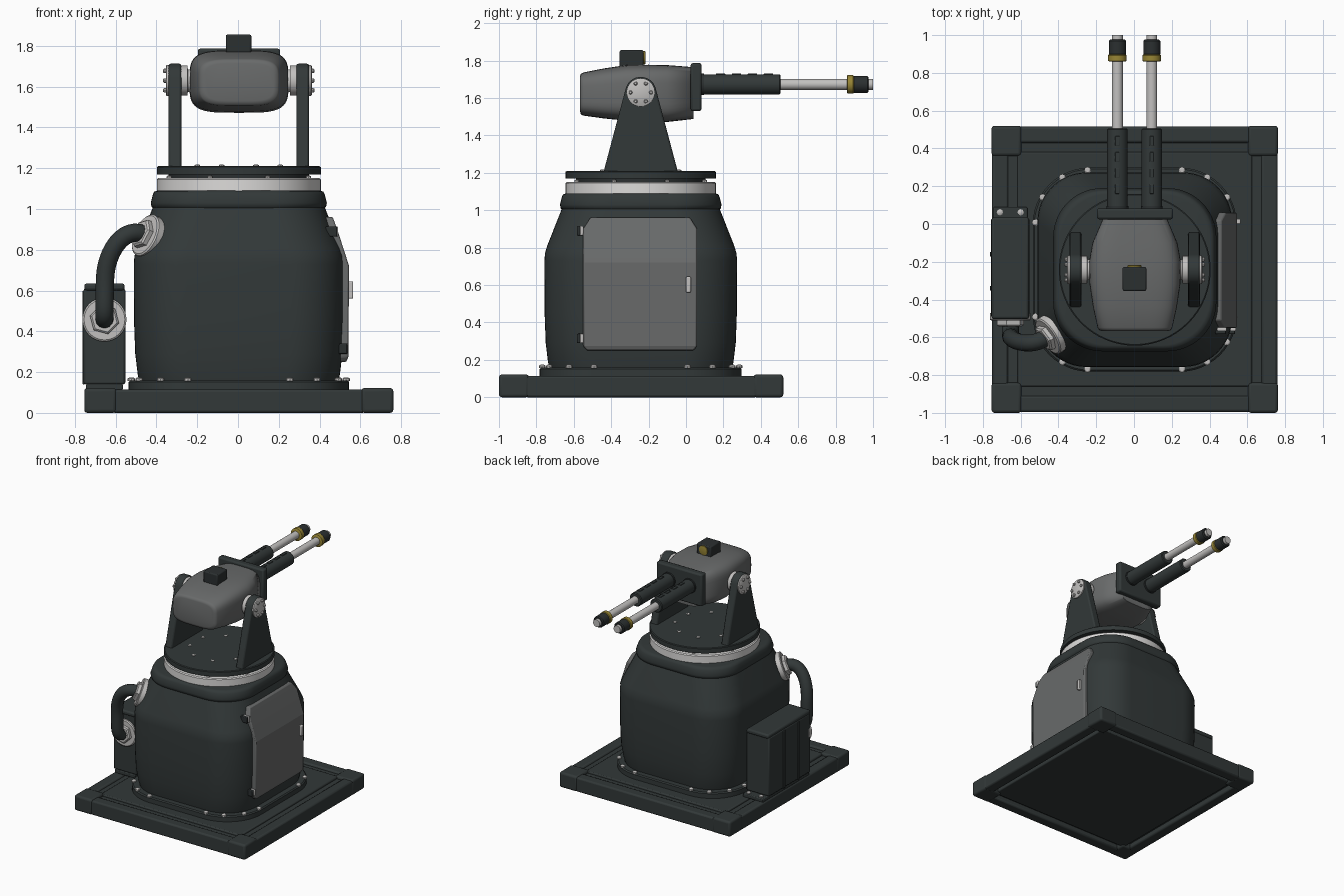
import bpy, bmesh, math
from mathutils import Vector

if "Cube" in bpy.data.objects:
    bpy.data.objects.remove(bpy.data.objects["Cube"])


def material(name, r, g, b):
    m = bpy.data.materials.new(name)
    m.diffuse_color = (r, g, b, 1)
    m.use_nodes = True
    m.node_tree.nodes["Principled BSDF"].inputs["Base Color"].default_value = m.diffuse_color
    return m


DARK = material("dark green grey", 0.032, 0.040, 0.040)
GUN = material("gunmetal", 0.024, 0.029, 0.030)
GREY = material("mid grey", 0.14, 0.145, 0.145)
STEEL = material("light steel", 0.54, 0.53, 0.52)
WHITE = material("pale ring", 0.72, 0.71, 0.70)
BRASS = material("brass yellow", 0.31, 0.235, 0.035)
CX, CY = 0.004, -0.242          # centre line of body and turntable


def finish(name, bm, mat, bevel=0.0, segs=2, angle=35):
    bmesh.ops.recalc_face_normals(bm, faces=bm.faces)
    me = bpy.data.meshes.new(name)
    bm.to_mesh(me)
    bm.free()
    me.materials.append(mat)
    ob = bpy.data.objects.new(name, me)
    bpy.context.collection.objects.link(ob)
    bpy.ops.object.select_all(action='DESELECT')
    ob.select_set(True)
    bpy.context.view_layer.objects.active = ob
    bpy.ops.object.shade_smooth_by_angle(angle=math.radians(angle))
    if bevel:
        b = ob.modifiers.new("edge", 'BEVEL')
        b.width, b.segments, b.limit_method = bevel, segs, 'ANGLE'
    return ob


def add_loft(bm, rings):
    rows = [[bm.verts.new(p) for p in ring] for ring in rings]
    n = len(rows[0])
    for a, b in zip(rows, rows[1:]):
        for i in range(n):
            j = (i + 1) % n
            bm.faces.new((a[i], a[j], b[j], b[i]))
    bm.faces.new(rows[0][::-1])
    bm.faces.new(rows[-1])


def loft(name, rings, mat, **kw):
    bm = bmesh.new()
    add_loft(bm, rings)
    return finish(name, bm, mat, **kw)


def box(name, x0, x1, y0, y1, z0, z1, mat, bevel=0.008, segs=2):
    rings = [[(x0, y0, z), (x1, y0, z), (x1, y1, z), (x0, y1, z)] for z in (z0, z1)]
    return loft(name, rings, mat, bevel=bevel, segs=segs)


def turned_rings(origin, axis, profile, n):
    """Rings of (distance, radius) along an axis."""
    o, d = Vector(origin), Vector(axis).normalized()
    u = d.orthogonal().normalized()
    v = d.cross(u)
    return [[o + d * t + (u * math.cos(k * math.tau / n) + v * math.sin(k * math.tau / n)) * r
             for k in range(n)] for t, r in profile]


def turned(name, origin, axis, profile, mat, n=32, **kw):
    return loft(name, turned_rings(origin, axis, profile, n), mat, **kw)


def bolts(name, places, axis, r=0.013, h=0.012):
    bm = bmesh.new()
    for p in places:
        add_loft(bm, turned_rings(p, axis, [(-0.004, r), (h * .6, r), (h, r * .55)], 8))
    return finish(name, bm, STEEL)


def round_square(half, rad, z, seg=12):
    pts = []
    for q, (sx, sy) in enumerate(((1, 1), (-1, 1), (-1, -1), (1, -1))):
        for k in range(seg + 1):
            a = (q + k / seg) * math.pi / 2
            pts.append((CX + sx * (half - rad) + rad * math.cos(a),
                        CY + sy * (half - rad) + rad * math.sin(a), z))
    return pts


# --- base frame: deck, rails and corner blocks
box("base_deck", CX - 0.70, CX + 0.70, -0.94, 0.46, 0.04, 0.10, DARK)
box("base_bottom_plate", CX - 0.635, CX + 0.635, -0.875, 0.395, 0.012, 0.05, DARK)
box("base_raised_plate", CX - 0.62, CX + 0.62, -0.86, 0.38, 0.09, 0.115, DARK)
for s in (-1, 1):
    box("base_side_rail", *sorted((CX + s * 0.755, CX + s * 0.67)), -0.86, 0.38, 0, 0.115, DARK, 0.012)
    yc = -0.24 + s * 0.755
    box("base_end_rail", CX - 0.62, CX + 0.62, *sorted((yc, yc - s * 0.085)), 0, 0.115, DARK, 0.012)
    for t in (-1, 1):
        yo = -0.24 + t * 0.76
        box("base_corner_block", *sorted((CX + s * 0.758, CX + s * 0.60)),
            *sorted((yo, yo - t * 0.16)), 0, 0.122, DARK, 0.016, 3)

# --- body: flange, tapering housing and collar
loft("body_flange", [round_square(0.54, 0.30, 0.11), round_square(0.54, 0.30, 0.152),
                     round_square(0.532, 0.295, 0.16)], DARK)
loft("body_housing", [round_square(h, r, z) for h, r, z in (
    (0.488, .26, .15), (0.496, .26, .19), (0.508, .26, .29), (0.514, .26, .45), (0.515, .26, .73),
    (0.512, .26, .77), (0.500, .26, .81), (0.425, .25, 1.0), (0.415, .25, 1.03))], DARK, angle=50)
loft("body_collar", [round_square(h, 0.26, z) for h, z in (
    (0.41, 0.995), (0.428, 1.01), (0.432, 1.03), (0.422, 1.07), (0.415, 1.085), (0.40, 1.09))],
    DARK, angle=50)
rim = [math.radians(a) for a in (2, 30, 60, 88)]
bolts("flange_bolts", [(CX + sx * (.24 + .287 * math.cos(a)), CY + sy * (.24 + .287 * math.sin(a)), 0.16)
                       for a in rim for sx in (-1, 1) for sy in (-1, 1)], (0, 0, 1), 0.018, 0.014)

# --- turntable
C = (CX, CY, 0)
turned("turntable_bearing_ring", C, (0, 0, 1), [(1.08, .402), (1.145, .402), (1.152, .395)], WHITE, 64)
turned("turntable_spacer", C, (0, 0, 1), [(1.15, .345), (1.18, .345)], GUN, 48)
turned("turntable_plate", C, (0, 0, 1), [(1.17, .402), (1.205, .402), (1.21, .396)], DARK, 64)


def circle(r, z, n):
    return [(CX + r * math.cos((k + .5) * math.tau / n),
             CY + r * math.sin((k + .5) * math.tau / n), z) for k in range(n)]


bolts("turntable_plate_bolts", circle(0.22, 1.21, 8), (0, 0, 1), 0.014, 0.008)
bolts("bearing_ring_bolts", circle(0.37, 1.152, 8), (0, 0, 1))

# --- yoke arms with bolted pivots
PZ = 1.63
arc = [math.radians(a) for a in range(12, 169, 12)]
side = [(0.2, 1.20)] + [(0.083 * math.cos(a), PZ + 0.083 * math.sin(a)) for a in arc] + [(-0.2, 1.20)]
for s in (-1, 1):
    loft("yoke_arm", [[(CX + s * x, CY + y, z) for y, z in side] for x in (0.282, 0.345)],
         DARK, bevel=0.01)
    turned("pivot_disc", (CX + s * 0.34, CY, PZ), (s, 0, 0),
           [(0, .076), (.014, .076), (.018, .070)], STEEL)
    turned("pivot_axle", (CX, CY, PZ), (s, 0, 0), [(.2, .055), (.25, .055), (.252, .074), (.285, .074)],
           STEEL)
    bolts("pivot_bolts", [(CX + s * 0.358, CY + .055 * math.cos(k * math.tau / 6),
                           PZ + .055 * math.sin(k * math.tau / 6)) for k in range(6)], (s, 0, 0), .011, .014)


# --- gun head: superellipse sections along y
def head_ring(y, hw, z0, z1, n=48, e=0.5):
    def f(c):
        return math.copysign(abs(c) ** e, c)
    zc, hz = (z0 + z1) / 2, (z1 - z0) / 2
    return [(0.005 + hw * f(math.cos(k * math.tau / n)), y, zc + hz * f(math.sin(k * math.tau / n)))
            for k in range(n)]


loft("gun_head", [head_ring(*a) for a in (
    (-.567, .170, 1.53, 1.715), (-.562, .190, 1.512, 1.73), (-.548, .198, 1.506, 1.737),
    (-.44, .222, 1.491, 1.758), (-.32, .240, 1.479, 1.776), (-.20, .243, 1.472, 1.778),
    (-.10, .225, 1.472, 1.776), (.04, .165, 1.488, 1.765))], GREY, angle=75)
box("gun_face_plate", -0.197, 0.207, 0.025, 0.083, 1.53, 1.787, DARK, 0.012)

# --- sight on top of the head
box("sight_box", -0.06, 0.065, -0.355, -0.227, 1.765, 1.856, GUN, 0.008)
turned("sight_lens", (0.002, -0.23, 1.815), (0, 1, 0), [(0, .037), (.011, .037), (.013, .030)], BRASS, 24)

# --- twin barrels
for x in (-0.088, 0.094):
    o, Y = (x, 0, 1.673), (0, 1, 0)
    turned("barrel_root", o, Y, [(.08, .058), (.095, .058)], GUN)
    turned("barrel_jacket", o, Y, [(.08, .054), (.500, .054), (.506, .048)], DARK)
    turned("barrel_tube", o, Y, [(.49, .029), (1.0, .029)], STEEL, 24)
    turned("muzzle_band", o, Y, [(.860, .043), (.864, .049), (.893, .049), (.897, .045)], BRASS)
    turned("muzzle_sleeve", o, Y, [(.894, .040), (.899, .045), (.970, .045), (.977, .038)], GUN)
    for k in range(4):
        yy = 0.16 + k * 0.085
        box("jacket_vent", x - .012, x + .012, yy, yy + .05, 1.721, 1.731, DARK, 0.003)

# --- service door on the right side
rows = [(.25, -.53, .04, .532), (.275, -.55, .06, .541), (.72, -.55, .06, .545),
        (.90, -.55, .06, .487), (.962, -.51, .02, .464)]
loft("service_door", [[(x - .045, a, z), (x, a, z), (x, b, z), (x - .045, b, z)] for z, a, b, x in rows],
     GREY, bevel=0.008, angle=15)
box("door_handle", 0.535, 0.565, 0.0, 0.026, 0.56, 0.645, STEEL, 0.006)
for z, x in ((.315, .530), (.89, .480)):
    box("door_hinge_block", x - .05, x + .006, -0.583, -0.562, z - .025, z + .025, GUN, 0.005)
    box("door_hinge_pin", x - .04, x + .010, -0.568, -0.548, z - .025, z + .025, STEEL, 0.005)

# --- junction box on the left side
box("junction_box", -0.757, -0.553, -0.495, 0.03, 0.14, 0.61, DARK, 0.01)
box("junction_box_lid", -0.754, -0.556, -0.503, 0.035, 0.60, 0.635, DARK, 0.012)
box("junction_box_foot", -0.745, -0.565, -0.50, 0.09, 0.112, 0.142, DARK, 0.006)
for y in (-0.34, -0.16):
    box("junction_box_rib", -0.763, -0.75, y - .012, y + .012, 0.14, 0.60, DARK, 0.004)
bolts("junction_box_bolts", [(x, 0.062, 0.142) for x in (-0.71, -0.60)], (0, 0, 1), 0.017)

# --- cable with flanged hex fittings at both ends
lower, ld = Vector((-0.655, -0.492, 0.458)), Vector((0, -1, 0))
upper, ud = Vector((-0.443, -0.588, 0.867)), Vector((-0.78, -0.50, 0.36)).normalized()
for name, p, d in (("lower", lower, ld), ("upper", upper, ud)):
    turned(name + "_cable_flange", p, d, [(-.02, .108), (.014, .108), (.02, .100)], STEEL)
    turned(name + "_cable_nut", p, d, [(.0, .074), (.042, .074), (.05, .064)], STEEL, 6, angle=20)
turned("upper_cable_stub", upper, ud, [(-.09, .085), (-.01, .085)], DARK)
path = bpy.data.curves.new("cable", 'CURVE')
path.dimensions = '3D'
path.bevel_depth, path.bevel_resolution, path.resolution_u = 0.045, 4, 12
sp = path.splines.new('BEZIER')
sp.bezier_points.add(2)
knots = [(lower + ld * .02, ld * .10),
         (Vector((-0.652, -0.600, 0.66)), Vector((0.004, -0.012, 0.13))),
         (upper + ud * .02, -ud * .13)]
for bp, (p, t) in zip(sp.bezier_points, knots):
    bp.handle_left_type = bp.handle_right_type = 'FREE'
    bp.co, bp.handle_left, bp.handle_right = p, p - t, p + t
cable = bpy.data.objects.new("cable", path)
path.materials.append(DARK)
bpy.context.collection.objects.link(cable)
bpy.ops.object.select_all(action='DESELECT')
cable.select_set(True)
bpy.context.view_layer.objects.active = cable
bpy.ops.object.convert(target='MESH')
bpy.ops.object.shade_smooth_by_angle(angle=math.radians(50))
